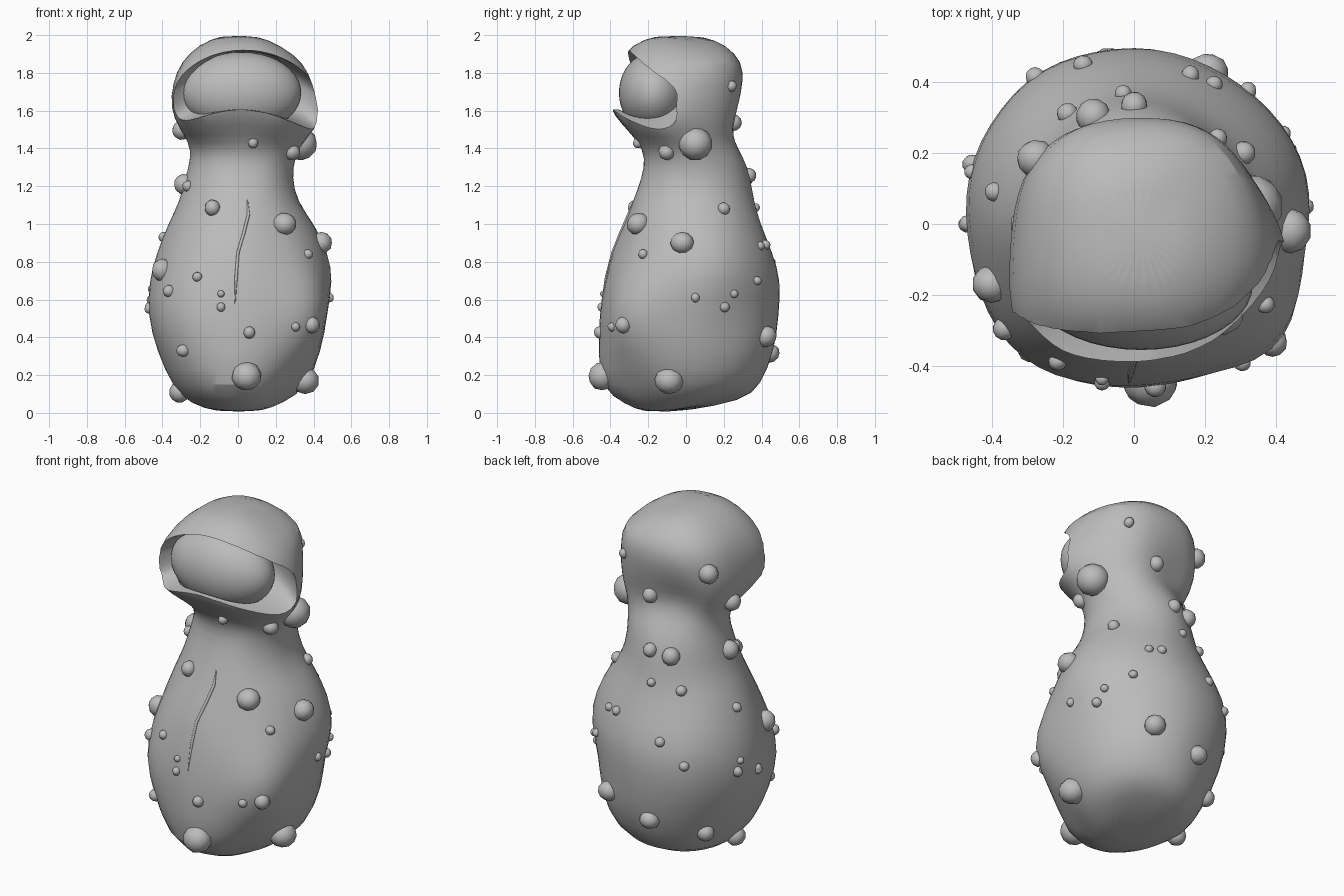
import bpy, bmesh, math, random
from mathutils import Vector, Matrix, noise
from mathutils.bvhtree import BVHTree

random.seed(4)
if "Cube" in bpy.data.objects:
    bpy.data.objects.remove(bpy.data.objects["Cube"])

clay = bpy.data.materials.new("clay grey")
clay.use_nodes = True
clay.diffuse_color = (0.5, 0.5, 0.5, 1)
clay.node_tree.nodes["Principled BSDF"].inputs["Base Color"].default_value = clay.diffuse_color


def add_object(name, bm):
    """Turn a bmesh into a smooth shaded object."""
    bmesh.ops.recalc_face_normals(bm, faces=bm.faces)
    mesh = bpy.data.meshes.new(name)
    bm.to_mesh(mesh)
    bm.free()
    mesh.materials.append(clay)
    obj = bpy.data.objects.new(name, mesh)
    bpy.context.collection.objects.link(obj)
    smooth(obj)
    return obj


def smooth(obj):
    bpy.ops.object.select_all(action="DESELECT")
    obj.select_set(True)
    bpy.context.view_layer.objects.active = obj
    bpy.ops.object.shade_smooth_by_angle(angle=math.radians(50))


def power(value, exponent):
    return math.copysign(abs(value) ** exponent, value)


def ellipsoid(centre, radii):
    bm = bmesh.new()
    bmesh.ops.create_uvsphere(bm, u_segments=40, v_segments=20, radius=1)
    bmesh.ops.transform(bm, matrix=Matrix.LocRotScale(centre, None, radii), verts=bm.verts)
    return bm


# Body and hood cross-sections: height, x range, y range
SECTIONS = [
    (0.0, -.1, .12, -.22, .02), (.045, -.25, .25, -.32, .32), (.13, -.34, .37, -.46, .4),
    (.33, -.43, .45, -.47, .47), (.52, -.49, .47, -.46, .49), (.7, -.48, .5, -.43, .51),
    (.85, -.43, .47, -.4, .47), (1, -.37, .41, -.34, .4), (1.12, -.31, .32, -.29, .36),
    (1.25, -.28, .29, -.24, .34), (1.35, -.25, .3, -.22, .31), (1.43, -.26, .32, -.25, .27),
    (1.51, -.31, .35, -.33, .26), (1.61, -.35, .36, -.41, .29), (1.75, -.34, .35, -.39, .31),
    (1.86, -.3, .34, -.35, .3), (1.95, -.21, .23, -.29, .22), (2.005, -.08, .11, -.15, .1),
]
SIDES = 28

# Local tugs that make the form uneven: place, reach, shift
TUGS = [
    ((.36, -.1, 1.62), .17, (.1, -.02, -.02)),
    ((-.32, -.28, 1.66), .2, (-.03, -.07, 0)),
    ((0, -.4, 1.62), .15, (0, -.01, .03)),
    ((.18, -.35, .9), .18, (0, .04, 0)),
    ((.36, -.32, .52), .2, (.08, -.06, 0)),
    ((.32, -.36, .17), .18, (-.05, .06, 0)),
    ((-.25, -.35, .5), .2, (-.02, -.03, 0)),
    ((.1, .2, .02), .2, (0, 0, .05)),
    ((.15, .1, 2), .15, (0, 0, -.03)),
    ((-.1, .25, 1.52), .15, (0, -.05, .02)),
]


def tug(co):
    for place, reach, shift in TUGS:
        co = co + Vector(shift) * math.exp(-((co - Vector(place)).length / reach) ** 2)
    return co


bm = bmesh.new()
rings = []
for z, x0, x1, y0, y1 in SECTIONS:
    squareness = .82 if z > 1.45 else 1
    ring = []
    for i in range(SIDES):
        a = math.tau * i / SIDES
        twist = math.sin(3 * a - 7 * z) * .015 + noise.noise((math.cos(a) * 2, math.sin(a) * 2, z * 3)) * .03
        swell = 1 + (twist if z < 1.4 else 0)
        co = Vector(((x0 + x1 + (x1 - x0) * power(math.cos(a), squareness) * swell) / 2,
                     (y0 + y1 + (y1 - y0) * power(math.sin(a), squareness) * swell) / 2, z))
        ring.append(bm.verts.new(tug(co)))
    rings.append(ring)
for low, high in zip(rings, rings[1:]):
    for i in range(SIDES):
        j = (i + 1) % SIDES
        bm.faces.new((low[i], low[j], high[j], high[i]))
bm.faces.new(rings[0])
bm.faces.new(rings[-1])
body = add_object("hooded_body", bm)
body.modifiers.new("rounding", "SUBSURF").levels = 1

# Face opening: a skewed, drooping rounded block, then a socket hollow behind the lip
bm = ellipsoid((0, 0, 0), (1, 1, 1))
for v in bm.verts:
    x, y, z = (power(c, .75) for c in v.co)
    x *= .5
    droop = (.8 if z > 0 else 1.1) * x * x
    v.co = (x + .02, y * .37 - .44 + x * .3, z * .16 + 1.765 - droop)
EYE = (.02, -.17, 1.695)
cutters = [add_object("opening_cutter", bm),
           add_object("socket_cutter", ellipsoid(EYE, (.3, .2, .235)))]
for cutter in cutters:
    cutter.hide_render = True
    cut = body.modifiers.new(cutter.name, "BOOLEAN")
    cut.operation, cut.object, cut.solver = "DIFFERENCE", cutter, "EXACT"
bpy.context.view_layer.objects.active = body
for name in [m.name for m in body.modifiers if m.type in {"SUBSURF", "BOOLEAN"}]:
    bpy.ops.object.modifier_apply(modifier=name)
for cutter in cutters:
    bpy.data.objects.remove(cutter)
smooth(body)
surface = BVHTree.FromObject(body, bpy.context.evaluated_depsgraph_get())

# Single large eye set in the opening
add_object("eye", ellipsoid(EYE, (.315, .185, .215)))


def project(azimuth, elevation, u, v):
    """Land a point on the skin, seen from a direction, u right and v up of the middle."""
    az, el = math.radians(azimuth), math.radians(elevation)
    right = Vector((math.cos(az), math.sin(az), 0))
    toward = Vector((math.sin(az) * math.cos(el), -math.cos(az) * math.cos(el), math.sin(el)))
    start = Vector((0, 0, 1)) + right * u + toward.cross(right) * v
    hit = surface.ray_cast(start + toward * 3, -toward)[0]
    return hit or surface.find_nearest(start)[0]


# Warts: direction, then (u, v, radius) for each
WARTS = [
    (0, 0, [
        (-.31, .49, .055), (.08, .43, .03), (.285, .38, .045), (-.32, .22, .06), (-.265, .2, .03),
        (-.135, .085, .045), (.245, 0, .065), (.37, -.16, .028),
        (-.215, -.28, .026), (-.365, -.355, .033), (-.09, -.37, .02), (-.09, -.44, .025),
        (-.49, -.44, .025), (.06, -.575, .033), (.305, -.545, .026), (.39, -.535, .045),
        (-.29, -.67, .037), (.045, -.805, .08), (-.31, -.89, .06)]),
    (90, 0, [
        (.05, .425, .09), (.24, .73, .03), (.34, .26, .04), (.2, .08, .036), (-.02, -.1, .062),
        (.42, -.11, .028), (.375, -.3, .026), (.255, -.37, .025), (.205, -.44, .03),
        (.05, -.39, .025), (-.09, -.83, .075)]),
    (215, 24, [
        (.12, .535, .06), (-.19, .42, .045), (-.08, .09, .055), (-.185, -.05, .026),
        (-.025, -.095, .03), (.27, -.185, .028), (-.41, -.185, .026), (-.14, -.37, .028),
        (-.01, -.5, .028), (.29, -.47, .022), (.275, -.53, .03), (.385, -.52, .026),
        (-.195, -.79, .055), (.105, -.86, .05), (.48, -.25, .06), (-.51, -.67, .06),
        (-.455, -.67, .03)]),
]
bm = bmesh.new()
for azimuth, elevation, spots in WARTS:
    for u, v, radius in spots:
        squash = Vector([radius * random.uniform(.9, 1.03) for _ in range(3)])
        turn = Matrix.Rotation(random.uniform(0, 3), 3, "X")
        place = Matrix.LocRotScale(project(azimuth, elevation, u, v), turn.to_quaternion(), squash)
        bmesh.ops.create_icosphere(bm, subdivisions=2, radius=1, matrix=place)
add_object("warts", bm)

# Thin fold running down the chest
curve = bpy.data.curves.new("chest_fold", "CURVE")
curve.dimensions = "3D"
curve.bevel_depth = .008
curve.materials.append(clay)
path = [(.05, .13), (.055, .05), (.03, -.05), (0, -.15), (-.01, -.28), (-.015, -.42)]
line = curve.splines.new("POLY")
line.points.add(len(path) - 1)
for point, (u, v) in zip(line.points, path):
    point.co = (*project(0, 0, u, v), 1)
    point.radius = .3 if (u, v) in (path[0], path[-1]) else 1
bpy.context.collection.objects.link(bpy.data.objects.new("chest_fold", curve))
